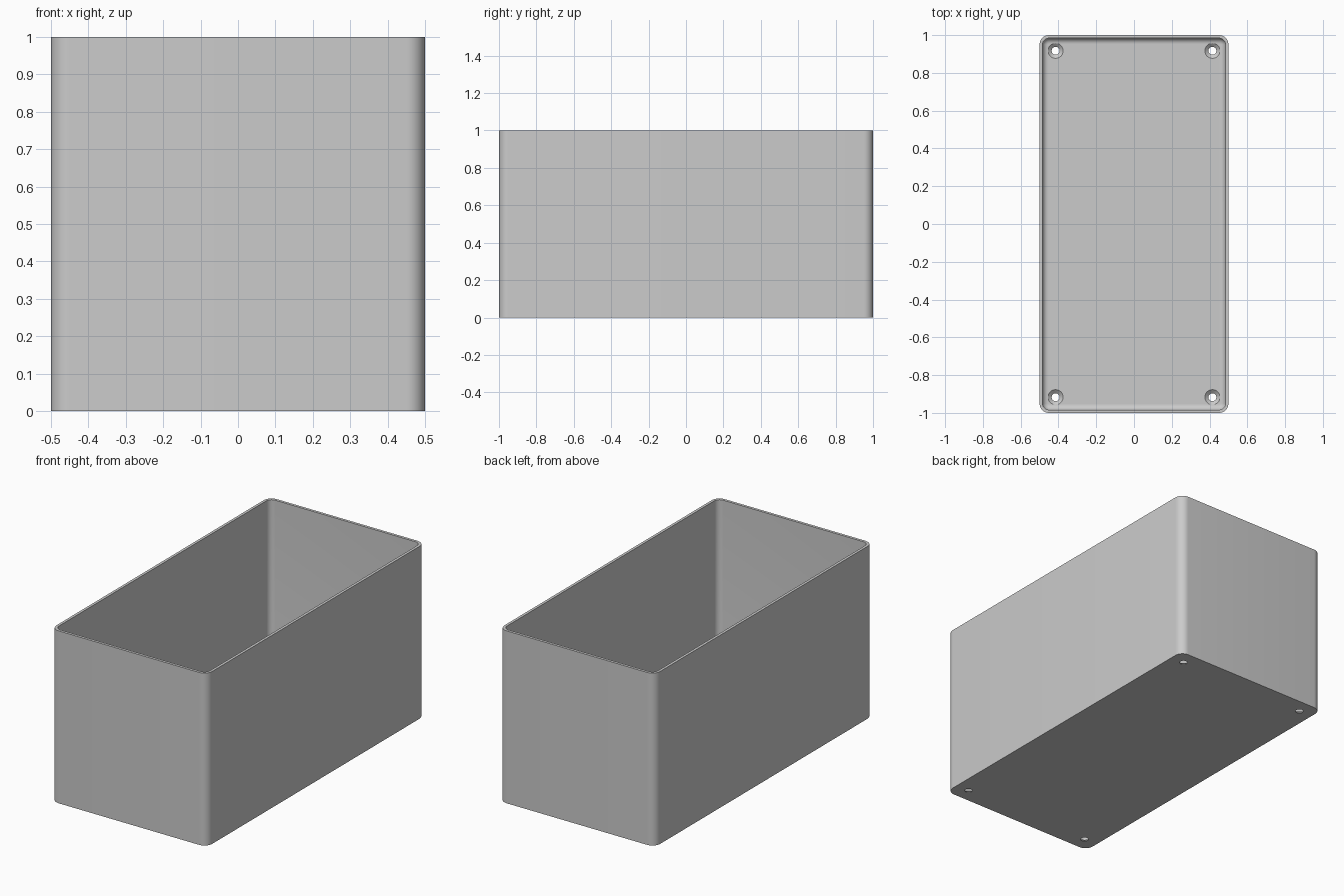
import bpy, bmesh, math

cube = bpy.data.objects.get("Cube")
if cube:
    bpy.data.objects.remove(cube, do_unlink=True)

HALF_X, HALF_Y, HEIGHT = 0.5, 1.0, 1.0
RADIUS, WALL, FLOOR, FILLET = 0.05, 0.016, 0.02, 0.03
HOLE_X, HOLE_Y, HOLE_R, SINK_R = 0.415, 0.917, 0.021, 0.04

grey = bpy.data.materials.new("light grey")
grey.use_nodes = True
colour = (0.6, 0.6, 0.6, 1)
grey.diffuse_color = colour
grey.node_tree.nodes["Principled BSDF"].inputs["Base Color"].default_value = colour


def rounded_loop(inset, z, steps=10):
    """Rounded rectangle, shrunk by inset, at height z."""
    r = RADIUS - inset
    points = []
    for corner, (sx, sy) in enumerate([(1, 1), (-1, 1), (-1, -1), (1, -1)]):
        for i in range(steps + 1):
            a = math.pi / 2 * (corner + i / steps)
            points.append((sx * (HALF_X - RADIUS) + r * math.cos(a),
                           sy * (HALF_Y - RADIUS) + r * math.sin(a), z))
    return points


def circle_loop(cx, cy, r, z, steps=32):
    return [(cx + r * math.cos(2 * math.pi * i / steps),
             cy + r * math.sin(2 * math.pi * i / steps), z) for i in range(steps)]


def loft(bm, loops):
    """Skin successive loops and cap both ends."""
    rings = [[bm.verts.new(p) for p in loop] for loop in loops]
    n = len(rings[0])
    for low, high in zip(rings, rings[1:]):
        for i in range(n):
            j = (i + 1) % n
            bm.faces.new((low[i], low[j], high[j], high[i]))
    bm.faces.new(rings[0][::-1])
    bm.faces.new(rings[-1])


def make_object(name, bm):
    bmesh.ops.recalc_face_normals(bm, faces=bm.faces)
    mesh = bpy.data.meshes.new(name)
    bm.to_mesh(mesh)
    bm.free()
    mesh.materials.append(grey)
    obj = bpy.data.objects.new(name, mesh)
    bpy.context.collection.objects.link(obj)
    return obj


# Open box: outer wall, rim, inner wall, rounded inner floor edge
loops = [rounded_loop(0, 0), rounded_loop(0, HEIGHT), rounded_loop(WALL, HEIGHT)]
for i in range(9):
    a = math.pi / 2 * i / 8
    loops.append(rounded_loop(WALL + FILLET * (1 - math.cos(a)),
                              FLOOR + FILLET * (1 - math.sin(a))))
bm = bmesh.new()
loft(bm, loops)
box = make_object("open_box", bm)

# Countersunk screw holes in the four floor corners
bm = bmesh.new()
for sx in (-1, 1):
    for sy in (-1, 1):
        profile = [(HOLE_R, -0.05), (HOLE_R, 0.004), (SINK_R, FLOOR), (SINK_R, 0.1)]
        loft(bm, [circle_loop(sx * HOLE_X, sy * HOLE_Y, r, z) for r, z in profile])
cutter = make_object("screw_hole_cutter", bm)
cutter.hide_render = True

cut = box.modifiers.new("screw holes", 'BOOLEAN')
cut.operation = 'DIFFERENCE'
cut.solver = 'EXACT'
cut.object = cutter
for obj in bpy.context.selected_objects:
    obj.select_set(False)
bpy.context.view_layer.objects.active = box
box.select_set(True)
bpy.ops.object.modifier_apply(modifier=cut.name)
bpy.data.objects.remove(cutter, do_unlink=True)
bpy.ops.object.shade_smooth_by_angle(angle=math.radians(30))
